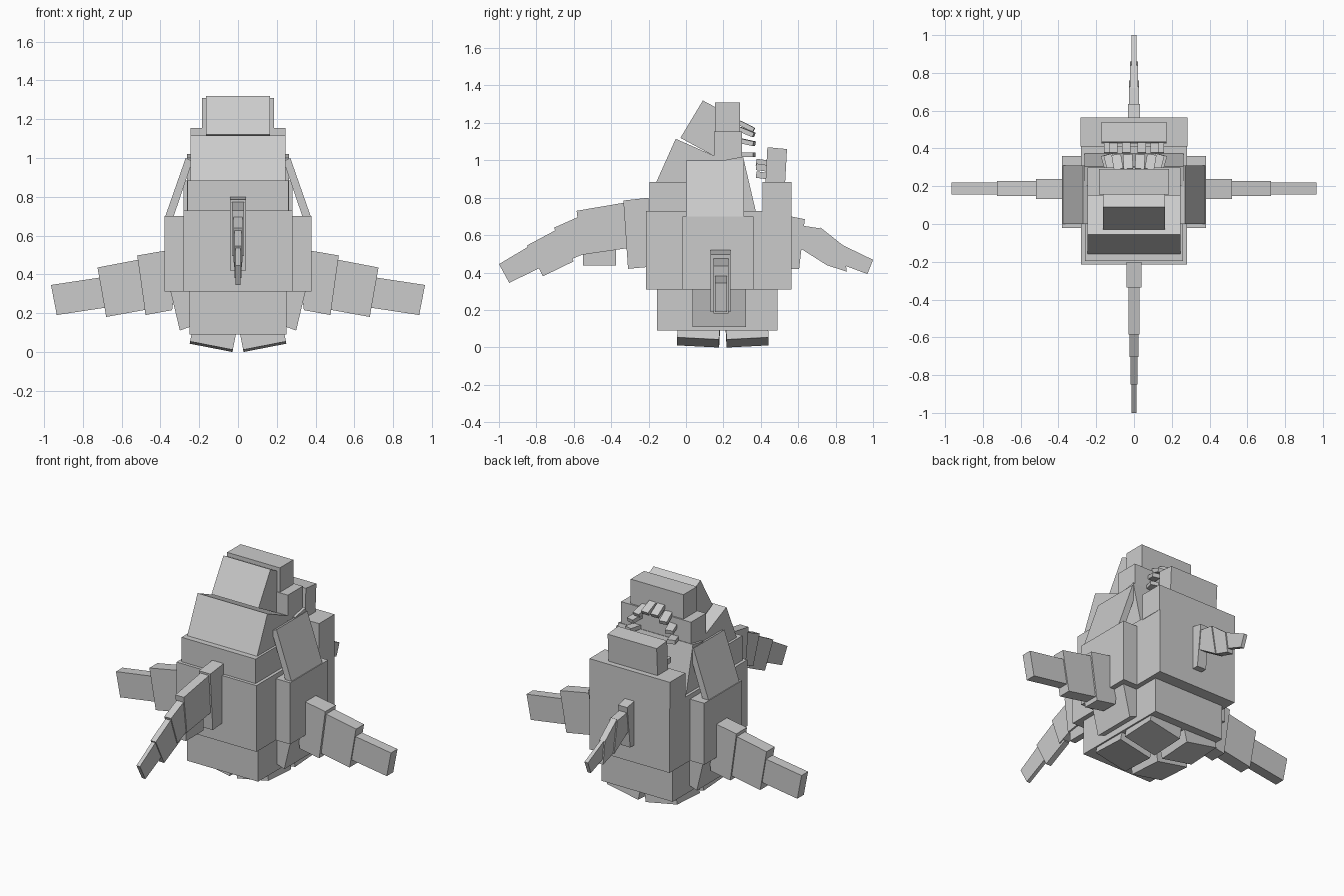
import bpy
import bmesh
from math import cos, sin, pi, radians
from mathutils import Matrix, Vector, Euler

if "Cube" in bpy.data.objects:
    bpy.data.objects.remove(bpy.data.objects["Cube"], do_unlink=True)

# One plain grey for the whole creature
grey = bpy.data.materials.new("plain_grey")
grey.use_nodes = True
colour = (0.6, 0.6, 0.6, 1)
grey.diffuse_color = colour
grey.node_tree.nodes["Principled BSDF"].inputs["Base Color"].default_value = colour


def finish(name, bm):
    """Turn a bmesh into a flat shaded object."""
    bmesh.ops.recalc_face_normals(bm, faces=bm.faces)
    mesh = bpy.data.meshes.new(name)
    bm.to_mesh(mesh)
    bm.free()
    mesh.materials.append(grey)
    obj = bpy.data.objects.new(name, mesh)
    bpy.context.scene.collection.objects.link(obj)
    return obj


def block(name, x, y, z):
    """Upright box given by its ranges."""
    low, high = Vector((x[0], y[0], z[0])), Vector((x[1], y[1], z[1]))
    return tilted(name, (low + high) / 2, high - low, (0, 0, 0))


def tilted(name, centre, size, degrees):
    """Box turned about its own centre."""
    bm = bmesh.new()
    turn = Euler([radians(d) for d in degrees]).to_matrix().to_4x4()
    scale = Matrix.Diagonal((*size, 1))
    bmesh.ops.create_cube(bm, size=1, matrix=Matrix.Translation(centre) @ turn @ scale)
    return finish(name, bm)


def prism(name, outline, low, high, place):
    """Outline swept from low to high; place maps (u, v, depth) to space."""
    bm = bmesh.new()
    face = bm.faces.new([bm.verts.new(place(u, v, low)) for u, v in outline])
    swept = bmesh.ops.extrude_face_region(bm, geom=[face])["geom"]
    shift = Vector(place(0, 0, high)) - Vector(place(0, 0, low))
    bmesh.ops.translate(bm, vec=shift, verts=[g for g in swept if isinstance(g, bmesh.types.BMVert)])
    return finish(name, bm)


def side_profile(name, half_width, *outline):
    """Outline in y and z, centred on x."""
    return prism(name, outline, -half_width, half_width, lambda u, v, d: (d, u, v))


def mirrored_profile(name, near, far, *outline):
    """Outline in x and z, made on both sides."""
    for side, sign in (("left", 1), ("right", -1)):
        prism(side + "_" + name, outline, near, far, lambda u, v, d: (sign * u, d, v))


# Trunk
block("lower_body", (-.25, .25), (-.155, .49), (.09, .31))
block("main_body", (-.28, .28), (-.215, .565), (.31, .73))
block("shoulders", (-.26, .26), (-.195, .30), (.73, .885))
block("side_bulges", (-.38, .38), (-.02, .36), (.31, .70))

# Head, stepped and leaning back
side_profile("forehead", .245, (-.165, .87), (-.055, 1.115), (.16, 1.02), (.09, .86))
side_profile("crown", .165, (-.03, 1.12), (.09, 1.32), (.165, 1.28), (.155, 1.02))
block("head_back", (-.185, .185), (.155, .29), (1.0, 1.31))
block("brow", (-.245, .245), (.15, .30), (.88, 1.155))
side_profile("throat", .262, (.20, 1.0), (.305, 1.02), (.375, .72), (.22, .70))

# Jaw
block("jaw_base", (-.282, .282), (.41, .565), (.72, .885))
side_profile("jaw_tip", .172, (.425, .88), (.435, 1.07), (.54, 1.06), (.53, .88))

# Sloping panels above and below the side bulges
mirrored_profile("upper_panel", 0, .31, (.375, .70), (.27, 1.0), (.235, .985), (.335, .69))
mirrored_profile("lower_panel", .035, .32, (.35, .32), (.30, .11), (.245, .13), (.24, .32))

# Teeth in an arch behind the head
for i in range(8):
    angle = pi * i / 7
    tilted("upper_tooth_%d" % i,
           (.14 * cos(angle), .325, 1.03 + .155 * sin(angle)),
           (.05, .085, .025),
           (-28 * sin(angle), 0, 16 * -cos(angle)))

# Teeth in a shallow arch on the jaw
for i in range(6):
    angle = pi * i / 5
    tilted("lower_tooth_%d" % i,
           (.135 * cos(angle), .405, .92 + .07 * sin(angle)),
           (.045, .06, .035),
           (-8, 0, 0))

# Four tilted soles
for sx in (-1, 1):
    for sy in (-1, 1):
        tilted("sole_%s_%s" % ("left" if sx > 0 else "right", "back" if sy > 0 else "front"),
               (sx * .13, .197 + sy * .13, .068), (.225, .225, .085),
               (sy * 3, sx * -11, 0))

# Side arms, three segments each
mirrored_profile("arm_root", .132, .238, (.30, .535), (.52, .497), (.477, .19), (.34, .215))
mirrored_profile("arm_middle", .147, .228, (.50, .478), (.725, .435), (.68, .18), (.46, .22))
mirrored_profile("arm_tip", .155, .22, (.70, .385), (.965, .345), (.935, .19), (.67, .23))

# Front tentacle
side_profile("front_root", .04, (-.335, .785), (-.20, .80), (-.20, .43), (-.31, .42))
side_profile("front_thigh", .03, (-.585, .73), (-.32, .775), (-.28, .535), (-.555, .495))
side_profile("front_pad", .02, (-.55, .52), (-.375, .54), (-.375, .437), (-.55, .437))
side_profile("front_knee", .024, (-.705, .64), (-.57, .70), (-.52, .51), (-.64, .46))
side_profile("front_shin", .018, (-.85, .545), (-.70, .625), (-.60, .46), (-.765, .38))
side_profile("front_tip", .012, (-1, .445), (-.84, .54), (-.77, .43), (-.945, .345))

# Tail tentacle
side_profile("tail_root", .032, (.56, .70), (.635, .685), (.605, .42), (.56, .42))
side_profile("tail_middle", .027, (.625, .65), (.725, .635), (.76, .435), (.61, .53))
side_profile("tail_bend", .02, (.72, .64), (.84, .545), (.86, .405), (.75, .44))
side_profile("tail_tip", .012, (.82, .555), (1, .468), (.97, .392), (.84, .44))
